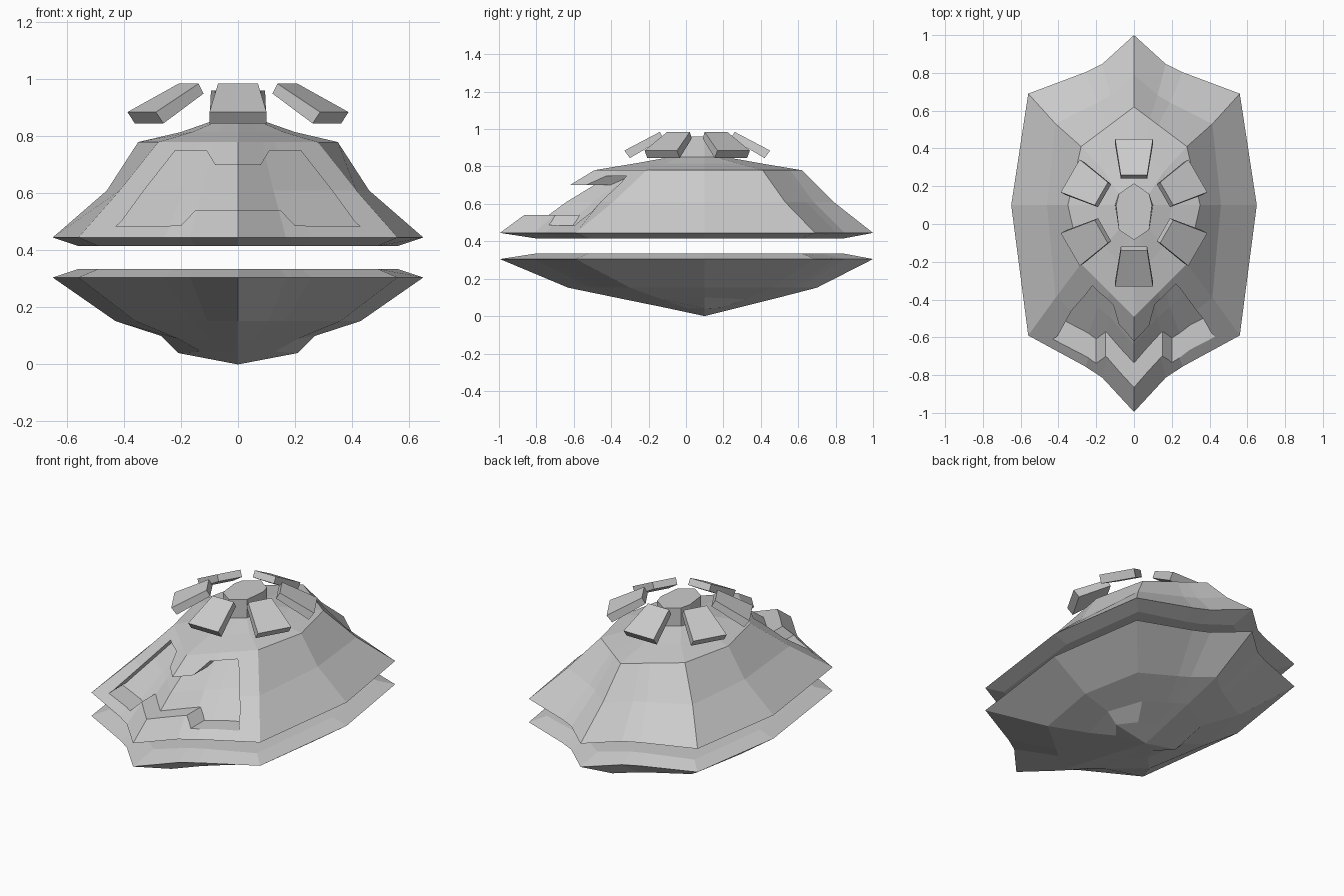
import bpy, bmesh, math
from mathutils import Vector, Matrix

if "Cube" in bpy.data.objects:
    bpy.data.objects.remove(bpy.data.objects["Cube"])

MID_Y = 0.1  # y of the widest side point


def make_object(name, bm):
    bmesh.ops.recalc_face_normals(bm, faces=bm.faces)
    mesh = bpy.data.meshes.new(name)
    bm.to_mesh(mesh)
    bm.free()
    obj = bpy.data.objects.new(name, mesh)
    bpy.context.collection.objects.link(obj)
    return obj


def ring_points(z, zs, front, fx, fy, side, bx, by, back, dip):
    """Pointed hexagonal outline; dip pulls in the flanks of the two tips.
    z is the height at the tips and corners, zs at the sides."""
    def flank(tip, cx, cy):
        return [(cx * t, tip + (cy - tip) * t - math.copysign(dip * k, tip - MID_Y), z)
                for t, k in ((0.3, 1), (0.46, 0.9))]
    right = flank(front, fx, fy) + [(fx, fy, z), (side, MID_Y, zs), (bx, by, z)]
    right += flank(back, bx, by)[::-1]
    left = [(-x, y, h) for x, y, h in reversed(right)]
    return [(0, front, z)] + right + [(0, back, z)] + left


def loft(name, rings, apex=None):
    bm = bmesh.new()
    loops = [[bm.verts.new(p) for p in r] for r in rings]
    n = len(loops[0])
    for a, b in zip(loops, loops[1:]):
        for i in range(n):
            j = (i + 1) % n
            bm.faces.new((a[i], a[j], b[j], b[i]))
    bm.faces.new(loops[0])
    if apex:
        tip = bm.verts.new(apex)
        for i in range(n):
            bm.faces.new((loops[-1][i], loops[-1][(i + 1) % n], tip))
    else:
        bm.faces.new(loops[-1])
    return make_object(name, bm)


def cut(obj, cutter):
    mod = obj.modifiers.new("cut", 'BOOLEAN')
    mod.operation = 'DIFFERENCE'
    mod.solver = 'EXACT'
    mod.object = cutter
    bpy.context.view_layer.objects.active = obj
    bpy.ops.object.modifier_apply(modifier=mod.name)
    bpy.data.objects.remove(cutter)


# Upper hull: rim, sloped flanks, shoulder and raised hub
UPPER = [
    (0.415, 0.415, -0.80, 0.49, -0.52, 0.56, 0.49, 0.62, 0.84, 0.04),
    (0.445, 0.445, -0.995, 0.56, -0.59, 0.65, 0.56, 0.69, 1.00, 0.06),
    (0.61, 0.61, -0.77, 0.415, -0.39, 0.46, 0.415, 0.53, 0.79, 0.03),
    (0.78, 0.78, -0.49, 0.28, -0.21, 0.35, 0.28, 0.41, 0.62, 0.0),
    (0.815, 0.815, -0.28, 0.16, -0.12, 0.20, 0.16, 0.28, 0.41, 0.0),
    (0.85, 0.85, -0.085, 0.08, -0.03, 0.10, 0.08, 0.16, 0.215, 0.0),
    (0.96, 0.96, -0.085, 0.08, -0.03, 0.095, 0.08, 0.16, 0.215, 0.0),
]
upper_rings = [ring_points(*r) for r in UPPER]
upper = loft("upper_hull", upper_rings)

# Front window recess: a prism whose back follows the hull surface, set back
half = [(0.15, 0.54), (0.2, 0.487), (0.43, 0.483), (0.41, 0.50),
        (0.33, 0.61), (0.22, 0.75), (0.11, 0.75), (0.08, 0.70)]
outline = half + [(-x, z) for x, z in reversed(half)]
bm = bmesh.new()
face = bm.faces.new([bm.verts.new((x, -1.3, z)) for x, z in outline])
ext = bmesh.ops.extrude_face_region(bm, geom=[face])
bmesh.ops.translate(bm, vec=(0, 1.35, 0),
                    verts=[g for g in ext["geom"] if isinstance(g, bmesh.types.BMVert)])
recess = make_object("recess_cutter", bm)
recess.hide_render = True
set_back = loft("recess_back_cutter", [[(x, y + 0.13, z) for x, y, z in r] for r in upper_rings])
set_back.hide_render = True
cut(recess, set_back)
cut(upper, recess)

# Lower hull: bowl with a shallow keel point
LOWER = [
    (0.335, 0.335, -0.80, 0.49, -0.52, 0.56, 0.49, 0.62, 0.84, 0.04),
    (0.305, 0.305, -0.995, 0.56, -0.59, 0.65, 0.56, 0.69, 1.00, 0.06),
    (0.152, 0.152, -0.63, 0.36, -0.30, 0.43, 0.36, 0.46, 0.70, 0.02),
    (0.09, 0.10, -0.33, 0.21, -0.13, 0.27, 0.21, 0.32, 0.46, 0.0),
    (0.045, 0.04, -0.11, 0.13, 0.0, 0.21, 0.13, 0.19, 0.28, 0.0),
]
loft("lower_hull", [ring_points(*r) for r in LOWER], apex=(0, MID_Y, 0))

# Six tilted slabs floating around the hub: (radius, height, half width)
SLAB = [(0.20, 0.985, 0.07), (0.39, 0.885, 0.1), (0.36, 0.845, 0.1), (0.18, 0.95, 0.07)]
for k in range(6):
    turn = Matrix.Translation((0, 0.06, 0)) @ Matrix.Rotation(math.radians(60 * k), 4, 'Z')
    bm = bmesh.new()
    l, r = [[bm.verts.new(turn @ Vector((s * w, -d, z))) for d, z, w in SLAB] for s in (-1, 1)]
    bm.faces.new(l)
    bm.faces.new(r)
    for i in range(4):
        j = (i + 1) % 4
        bm.faces.new((l[i], l[j], r[j], r[i]))
    make_object(f"roof_slab_{k + 1}", bm)
